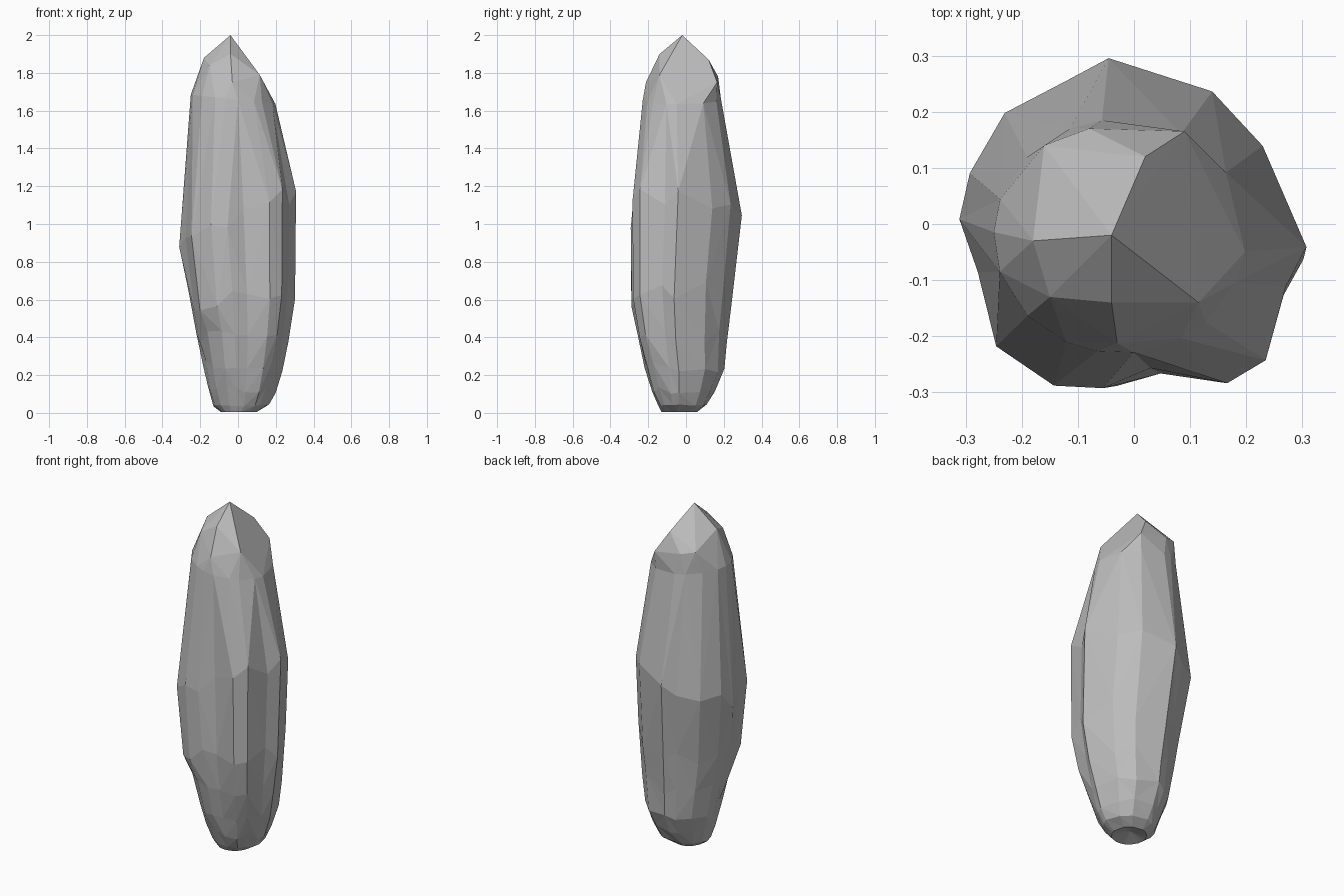
import bpy, bmesh, math, random
from mathutils import Vector

random.seed(4)
cube = bpy.data.objects.get("Cube")
if cube:
    bpy.data.objects.remove(cube)

# Single stone colour
stone = bpy.data.materials.new("grey_stone")
stone.use_nodes = True
grey = (0.5, 0.5, 0.5, 1)
stone.diffuse_color = grey
shader = stone.node_tree.nodes["Principled BSDF"]
shader.inputs["Base Color"].default_value = grey
shader.inputs["Roughness"].default_value = 0.9

# Irregular cross-section at the widest part, with a shallow front groove
OUTLINE = [(.31, -.04), (.235, .145), (.14, .24), (-.045, .297), (-.12, .265),
           (-.23, .2), (-.3, .095), (-.31, .01), (-.28, -.085), (-.245, -.217),
           (-.145, -.293), (-.055, -.29), (.03, -.262), (.165, -.282),
           (.237, -.245), (.27, -.11)]

# Sections: height, x limits, y limits, tilt along x, roughness
SECTIONS = [(.005, -.09, .10, -.13, .06, 0, 0),
            (.04, -.13, .165, -.148, .11, 0, .1),
            (.12, -.158, .2, -.185, .155, 0, .3),
            (.24, -.185, .238, -.222, .203, 0, .5),
            (.4, -.22, .272, -.262, .218, 0, .7),
            (.62, -.26, .3, -.292, .238, .03, .9),
            (1.05, -.31, .31, -.295, .292, .12, 1),
            (1.66, -.25, .2, -.23, .187, -.025, 0)]


def section(bm, z, x0, x1, y0, y1, tilt, rough):
    """One ring of the stone body, rounder where it is less rough."""
    ring = []
    for x, y in OUTLINE:
        d = Vector((x / .31, y / .295))
        d = d.normalized().lerp(d, rough)
        d *= 1 + rough * random.uniform(-.025, .01)
        lift = tilt * d.x + rough * random.uniform(-.06, .06)
        ring.append(bm.verts.new(((x0 + x1) / 2 + d.x * (x1 - x0) / 2,
                                  (y0 + y1) / 2 + d.y * (y1 - y0) / 2,
                                  z + lift)))
    return ring


bm = bmesh.new()
rings = [section(bm, *s) for s in SECTIONS]

# Faceted body
n = len(OUTLINE)
for low, high in zip(rings, rings[1:]):
    for i in range(n):
        j = (i + 1) % n
        a, b, c, d = low[i], low[j], high[j], high[i]
        # Split along the diagonal that bulges outwards
        ridge = (a.co + c.co - b.co - d.co).dot(Vector((a.co.x + b.co.x, a.co.y + b.co.y, 0)))
        for tri in (((a, b, c), (a, c, d)) if ridge > 0 else ((a, b, d), (b, c, d))):
            bm.faces.new(tri)

# Dented underside
dent = bm.verts.new((0, -.03, .03))
for i in range(n):
    bm.faces.new((rings[0][(i + 1) % n], rings[0][i], dent))

# Off-centre pointed crown
CROWN = [(-.04, -.02, 2), (-.18, -.03, 1.88), (-.04, -.14, 1.9),
         (.115, -.14, 1.79), (.02, .12, 1.87), (.09, .165, 1.75),
         (-.08, .17, 1.78), (-.16, .14, 1.8), (-.15, -.13, 1.84),
         (-.03, -.212, 1.75)]
rim = rings[-1]
tip = [bm.verts.new(p) for p in CROWN]
bmesh.ops.convex_hull(bm, input=rim + tip)
rim_set = set(rim)
inner = [f for f in bm.faces if all(v in rim_set for v in f.verts)]
bmesh.ops.delete(bm, geom=inner, context='FACES_ONLY')
bmesh.ops.recalc_face_normals(bm, faces=bm.faces)

mesh = bpy.data.meshes.new("tall_stone")
bm.to_mesh(mesh)
bm.free()
mesh.materials.append(stone)
bpy.context.collection.objects.link(bpy.data.objects.new("tall_stone", mesh))
